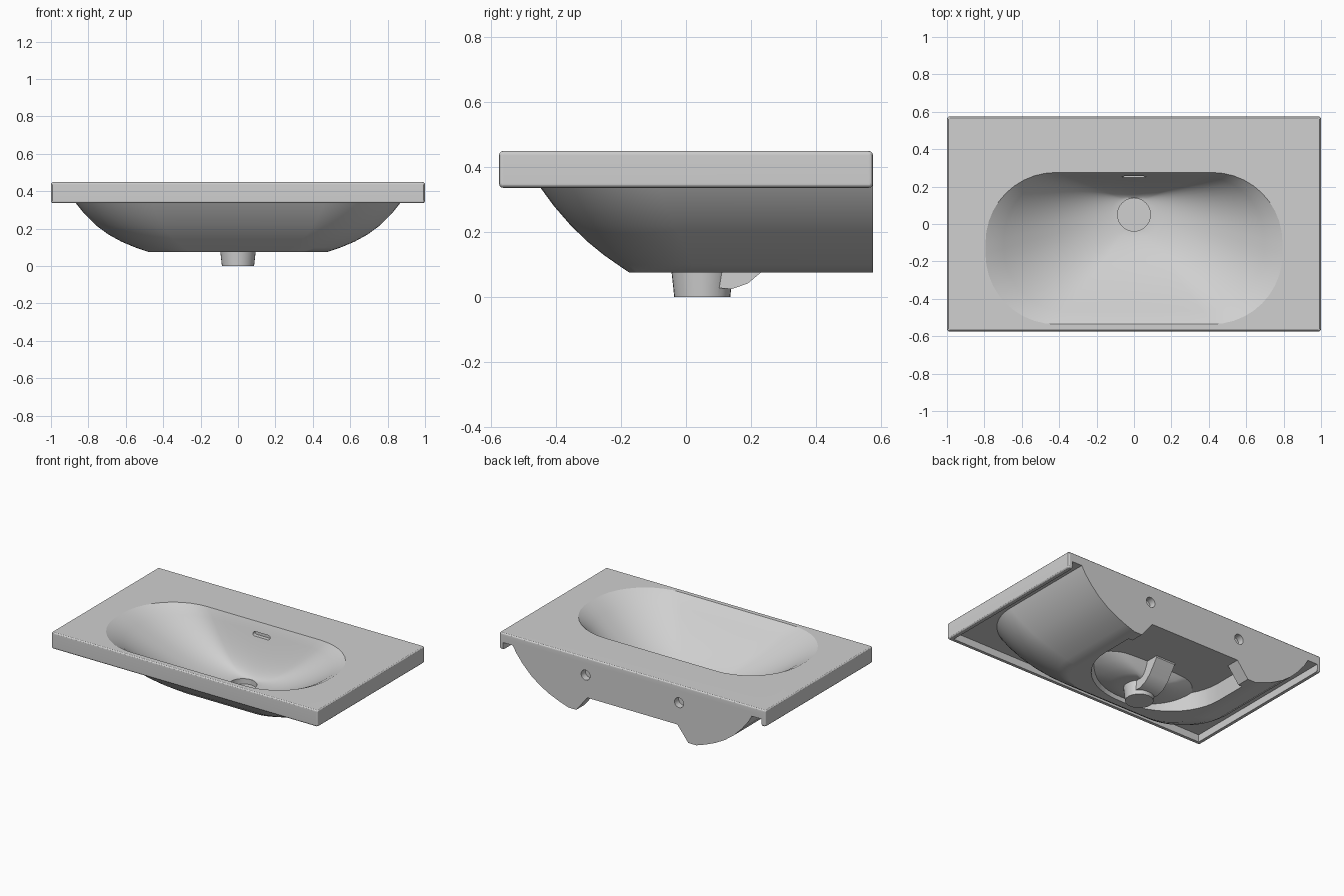
import bpy, bmesh
from math import sin, cos, pi, atan2, radians

if "Cube" in bpy.data.objects:
    bpy.data.objects.remove(bpy.data.objects["Cube"])

ceramic = bpy.data.materials.new("light_grey_ceramic")
ceramic.use_nodes = True
GREY = (0.63, 0.63, 0.63, 1)
ceramic.diffuse_color = GREY
ceramic.node_tree.nodes["Principled BSDF"].inputs["Base Color"].default_value = GREY

BACK = 0.575
DRAIN_Y, DRAIN_R = 0.05, 0.09


def finish(name, bm):
    bmesh.ops.recalc_face_normals(bm, faces=bm.faces)
    mesh = bpy.data.meshes.new(name)
    bm.to_mesh(mesh)
    bm.free()
    ob = bpy.data.objects.new(name, mesh)
    bpy.context.collection.objects.link(ob)
    mesh.materials.append(ceramic)
    return ob


def loft(name, rings):
    """Closed solid through rings of equal point count."""
    bm = bmesh.new()
    rows = [[bm.verts.new(p) for p in ring] for ring in rings]
    n = len(rows[0])
    for a, b in zip(rows, rows[1:]):
        for i in range(n):
            j = (i + 1) % n
            bm.faces.new((a[i], a[j], b[j], b[i]))
    bm.faces.new(rows[0])
    bm.faces.new(rows[-1])
    return finish(name, bm)


def box(name, x0, x1, y0, y1, z0, z1):
    return loft(name, [[(x0, y0, z), (x1, y0, z), (x1, y1, z), (x0, y1, z)] for z in (z0, z1)])


def circle(r, z, n=32):
    return [(r * cos(2 * pi * i / n), DRAIN_Y + r * sin(2 * pi * i / n), z) for i in range(n)]


def activate(ob):
    bpy.ops.object.select_all(action="DESELECT")
    bpy.context.view_layer.objects.active = ob
    ob.select_set(True)


def combine(target, other, operation):
    mod = target.modifiers.new("join", "BOOLEAN")
    mod.operation, mod.solver, mod.object = operation, "EXACT", other
    activate(target)
    bpy.ops.object.modifier_apply(modifier=mod.name)
    bpy.data.objects.remove(other)


def d_shape(hx, front, rx, ry, z, back):
    """Plan outline: elliptical front corners and straight sides to the back."""
    steps = 12
    right = [((hx - rx) + rx * sin(pi / 2 * i / steps),
              front + ry - ry * cos(pi / 2 * i / steps), z) for i in range(steps + 1)]
    right.append((hx, back, z))
    return right + [(-x, y, zz) for x, y, zz in reversed(right)]


# Bowl: rounded rectangle at the rim blending to the drain circle
HX, HY, CY, R = 0.782, 0.4, -0.127, 0.37


def bowl_rim():
    pts = []
    for k, (sx, sy) in enumerate([(1, 1), (-1, 1), (-1, -1), (1, -1)]):
        for i in range(11):
            a = pi / 2 * (k + i / 10)
            pts.append((sx * (HX - R) + R * cos(a), CY + sy * (HY - R) + R * sin(a)))
        if k % 2 == 0:
            x, y = pts[-1]
            pts += [(x - 2 * x * j / 8, y) for j in range(1, 8)]
    return pts


def bowl_z(s):
    return 0.45 - 0.33 * (0.75 * sin(pi / 2 * s) + 0.25 * s)


def bowl_ring(s, z, grow=0.0):
    """Ring at fraction s of the way from rim to drain."""
    ring = []
    for x, y in bowl_rim():
        a = atan2((y - CY) / HY, x / HX)
        r = DRAIN_R + grow
        dx, dy = r * cos(a), DRAIN_Y + r * sin(a)
        ring.append((x + (dx - x) * s, y + (dy - y) * s, z))
    return ring


# Slab with soft edges and a thin downturned lip, open at the back
basin = box("washbasin", -1, 1, -BACK, BACK, 0.336, 0.45)
bev = basin.modifiers.new("soft", "BEVEL")
bev.width, bev.segments = 0.014, 3
activate(basin)
bpy.ops.object.modifier_apply(modifier="soft")
combine(basin, box("lip_cutter", -0.97, 0.97, -0.545, 0.7, 0.2, 0.385), "DIFFERENCE")

# Rounded body under the slab: height, half width, front
body_rows = [(0.076, 0.48, -0.175), (0.10, 0.55, -0.21), (0.13, 0.622, -0.253), (0.17, 0.695, -0.302),
             (0.22, 0.762, -0.354), (0.28, 0.822, -0.406), (0.34, 0.87, -0.45), (0.41, 0.91, -0.495)]
body = loft("body", [d_shape(hx, f, 0.47 * hx, 0.42 * hx, z, BACK) for z, hx, f in body_rows])

# Steep-walled pocket beneath, reached by a tapered notch in the back wall
combine(body, loft("pocket_cutter", [d_shape(hx, f, hx * 0.95, 0.39, z, 0.485)
                                     for hx, f, z in ((0.455, -0.13, 0.05), (0.43, -0.11, 0.18))]), "DIFFERENCE")
combine(body, loft("notch_cutter", [[(-w, 0.45, z), (w, 0.45, z), (w, 0.7, z), (-w, 0.7, z)]
                                    for w, z in ((0.436, 0.056), (0.338, 0.1795))]), "DIFFERENCE")
combine(basin, body, "UNION")

# Underside of the bowl showing in the pocket
under = [bowl_ring(s / 10, bowl_z(s / 10) - 0.03, 0.03) for s in range(4, 11)]
combine(basin, loft("bowl_underside", under), "UNION")

# Drain outlet and overflow channel
combine(basin, loft("drain_outlet", [circle(0.086, 0.0), circle(0.097, 0.1)]), "UNION")
channel = [(0.08, 0.03), (0.14, 0.025), (0.19, 0.042), (0.235, 0.08), (0.30, 0.17), (0.30, 0.2), (0.08, 0.2)]
combine(basin, loft("overflow_channel", [[(x, y, z) for y, z in channel] for x in (-0.072, 0.072)]), "UNION")

# Hollow of the bowl with a softened rim
hollow = [bowl_ring(-0.02, 0.48), bowl_ring(-0.02, 0.451), bowl_ring(-0.004, 0.445)]
hollow += [bowl_ring(s / 16, bowl_z(s / 16)) for s in range(1, 17)]
combine(basin, loft("bowl_cutter", hollow), "DIFFERENCE")
combine(basin, loft("drain_cutter", [circle(0.088, 0.085), circle(0.088, 0.16)]), "DIFFERENCE")


def capsule(half, r, z, y):
    pts = []
    for i in range(16):
        a = 2 * pi * (i + 0.5) / 16
        pts.append(((half if cos(a) > 0 else -half) + r * cos(a), y, z + r * sin(a)))
    return pts


# Overflow slot in the back of the bowl
combine(basin, loft("slot_cutter", [capsule(0.05, 0.014, 0.375, y) for y in (0.2, 0.275)]), "DIFFERENCE")

# Fixing holes in the back wall
for side in (-1, 1):
    hole = [[(x + side * 0.35, y, z) for x, y, z in capsule(0, 0.034, 0.33, y)] for y in (0.53, 0.7)]
    combine(basin, loft("hole_cutter", hole), "DIFFERENCE")

# Smooth curves with clean flat faces
activate(basin)
bpy.ops.object.shade_smooth_by_angle(angle=radians(25))
flat = basin.modifiers.new("flat_faces", "WEIGHTED_NORMAL")
flat.keep_sharp = True
